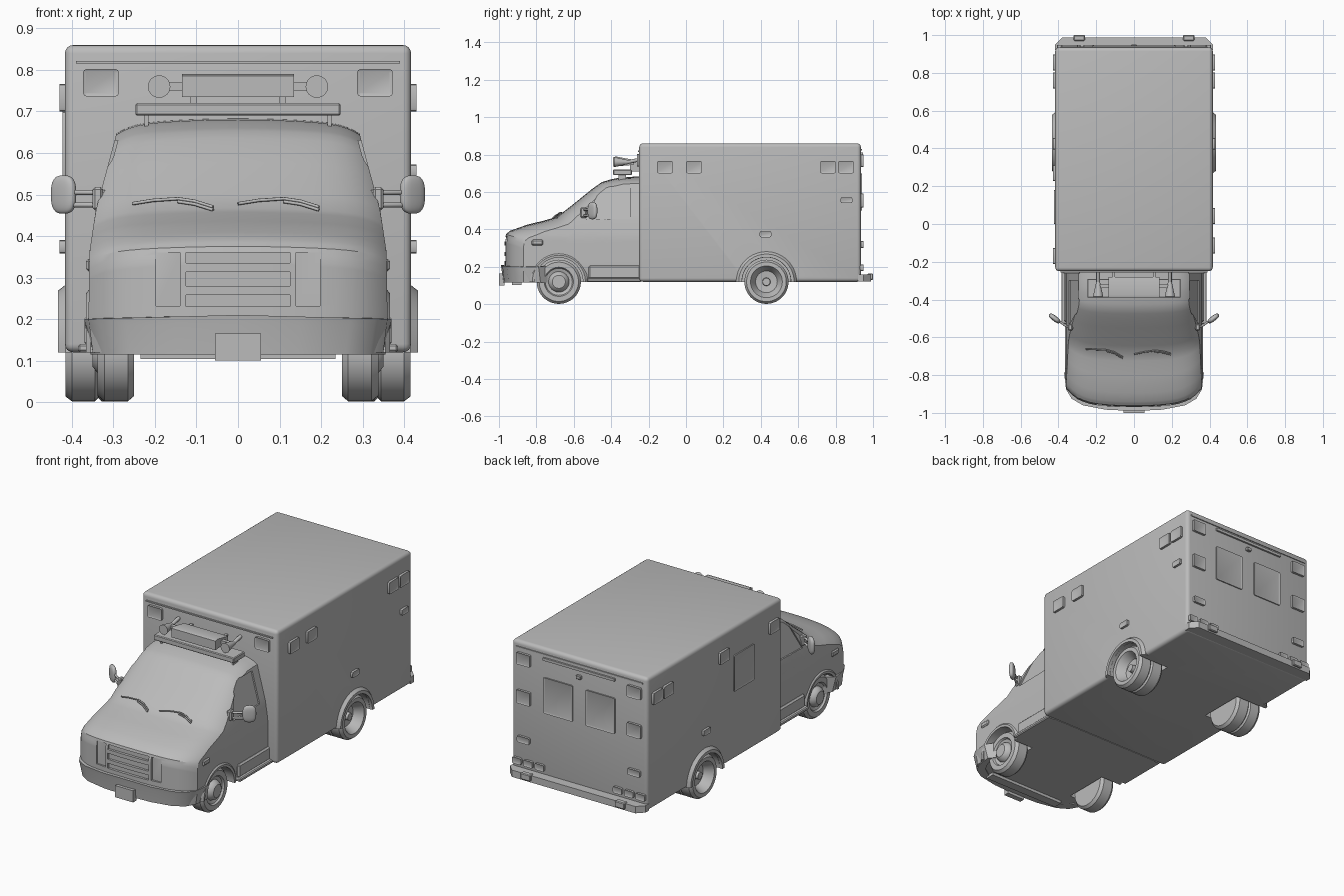
import bpy, bmesh, math
from mathutils import Vector, Matrix

if "Cube" in bpy.data.objects:
    bpy.data.objects.remove(bpy.data.objects["Cube"], do_unlink=True)

grey = bpy.data.materials.new("plain grey")
grey.use_nodes = True
grey.diffuse_color = (0.5, 0.5, 0.5, 1)
grey.node_tree.nodes["Principled BSDF"].inputs["Base Color"].default_value = (0.5, 0.5, 0.5, 1)
parts = []


def finish(name, bm):
    bmesh.ops.recalc_face_normals(bm, faces=bm.faces)
    mesh = bpy.data.meshes.new(name)
    bm.to_mesh(mesh)
    bm.free()
    mesh.materials.append(grey)
    ob = bpy.data.objects.new(name, mesh)
    bpy.context.collection.objects.link(ob)
    parts.append(ob)
    return ob


def box(name, x, y, z, bevel=0.0, segments=1):
    bm = bmesh.new()
    bmesh.ops.create_cube(bm, size=1)
    for v in bm.verts:
        v.co = [r[0] + (c + 0.5) * (r[1] - r[0]) for r, c in zip((x, y, z), v.co)]
    if bevel:
        bmesh.ops.bevel(bm, geom=bm.edges[:], offset=bevel, segments=segments,
                        profile=0.5, affect='EDGES')
    return finish(name, bm)


def lamp(name, centre, width, height, normal, depth=0.013, rim=0.007):
    """Framed panel standing on a wall that faces along normal."""
    n = Vector(normal)
    side = n.cross(Vector((0, 0, 1)))
    bm = bmesh.new()
    bmesh.ops.create_cube(bm, size=1)
    for v in bm.verts:
        a, b, c = v.co
        v.co = Vector(centre) + side * a * width + Vector((0, 0, b * height)) + n * c * 2 * depth
    bmesh.ops.recalc_face_normals(bm, faces=bm.faces)
    upright = [e for e in bm.edges if abs((e.verts[0].co - e.verts[1].co).normalized().dot(n)) > 0.9]
    bmesh.ops.bevel(bm, geom=upright, offset=0.008, segments=2, profile=0.5, affect='EDGES')
    front = max(bm.faces, key=lambda f: f.calc_center_median().dot(n))
    bmesh.ops.inset_region(bm, faces=[front], thickness=rim, depth=-0.003)
    return finish(name, bm)


def loft(name, rings, closed=False):
    """Skin a list of equal closed rings."""
    bm = bmesh.new()
    loops = [[bm.verts.new(p) for p in ring] for ring in rings]
    pairs = list(zip(loops, loops[1:])) + ([(loops[-1], loops[0])] if closed else [])
    for a, b in pairs:
        for i in range(len(a)):
            j = (i + 1) % len(a)
            bm.faces.new((a[i], a[j], b[j], b[i]))
    if not closed:
        bm.faces.new(loops[0])
        bm.faces.new(loops[-1])
    bmesh.ops.remove_doubles(bm, verts=bm.verts, dist=1e-5)
    return finish(name, bm)


def lathe(name, profile, y, s, sweep=math.tau, steps=48, z=0.12):
    """Turn (radius, x) points round the axle; s is the side."""
    full = sweep > 6
    rings = []
    for i in range(steps + (not full)):
        a = sweep * i / steps
        rings.append([(s * x, y + r * math.cos(a), z + r * math.sin(a)) for r, x in profile])
    return loft(name, rings, full)


def rod(name, points, radius):
    curve = bpy.data.curves.new(name, 'CURVE')
    curve.dimensions = '3D'
    curve.bevel_depth, curve.bevel_resolution, curve.use_fill_caps = radius, 2, True
    spline = curve.splines.new('POLY')
    spline.points.add(len(points) - 1)
    for p, co in zip(spline.points, points):
        p.co = (*co, 1)
    curve.materials.append(grey)
    ob = bpy.data.objects.new(name, curve)
    bpy.context.collection.objects.link(ob)


def cut(ob, cutter):
    mod = ob.modifiers.new("cut", 'BOOLEAN')
    mod.operation, mod.solver, mod.object = 'DIFFERENCE', 'EXACT', cutter
    bpy.context.view_layer.objects.active = ob
    bpy.ops.object.modifier_apply(modifier=mod.name)
    parts.remove(cutter)
    bpy.data.objects.remove(cutter, do_unlink=True)


def interp(table, t):
    for (a, p), (b, q) in zip(table, table[1:]):
        if t <= b:
            return p + (q - p) * max(0, (t - a) / (b - a))
    return table[-1][1]


# Cab: side profile, half width by height, and rounded nose
PROFILE = [(-.97, .34), (-.962, .375), (-.94, .393), (-.85, .425), (-.76, .447), (-.69, .467),
           (-.6, .537), (-.5, .618), (-.45, .653), (-.4, .668), (-.34, .68), (-.24, .683)]
WIDTH = [(.12, .35), (.2, .36), (.36, .358), (.46, .343), (.65, .292), (.7, .28)]


def bow(u, y):
    fade = min(1, max(0, (-.3 - y) / .6))
    return (.03 * u ** 2 + .07 * u ** 6) * fade


bm = bmesh.new()
bmesh.ops.create_cube(bm, size=1)
bmesh.ops.subdivide_edges(bm, edges=bm.edges[:], cuts=21, use_grid_fill=True)
for v in bm.verts:
    u = math.sin(math.pi * v.co.x)
    s = (v.co.y + .5) * (len(PROFILE) - 1)
    i = min(int(s + 1e-6), len(PROFILE) - 2)
    (y0, z0), (y1, z1) = PROFILE[i:i + 2]
    y, top = y0 + (y1 - y0) * (s - i), z0 + (z1 - z0) * (s - i)
    top -= .015 * u ** 2 + .022 * u ** 10
    z = .12 + (v.co.z + .5) * (top - .12)
    v.co = (u * interp(WIDTH, z), y + bow(u, y), z)
cab = finish("cab", bm)

# Patient compartment
body = box("rear_body", (-.417, .417), (-.25, .935), (.12, .86), .02, 4)

# Recessed grille slots and headlights
for z0, z1 in ((.23, .258), (.28, .313), (.335, .36)):
    cut(cab, box("slot_cutter", (-.125, .125), (-1.1, -.955), (z0, z1)))
for s in (1, -1):
    cut(cab, box("headlight_cutter", sorted((s * .14, s * .198)), (-1.1, -.953), (.232, .36)))

# Door windows and wheel wells
WINDOW = [(-.535, .452), (-.3, .457), (-.3, .63), (-.43, .63), (-.475, .58)]
for s in (1, -1):
    rings = [[(s * (interp(WIDTH, z) + d), y, z) for y, z in WINDOW] for d in (-.008, .05)]
    cut(cab, loft("window_cutter", rings))
    for ob, y in ((cab, -.68), (body, .43)):
        cut(ob, lathe("well_cutter", [(0, .24), (.13, .24), (.13, .5), (0, .5)], y, s))

# Wheels, arches, steps and mirrors on both sides
FRONT_WHEEL = [(0, .35), (.035, .35), (.048, .34), (.055, .322), (.072, .328), (.078, .338),
               (.105, .338), (.118, .322), (.118, .265), (.105, .25), (0, .25)]
REAR_WHEEL = [(0, .388), (.02, .388), (.022, .362), (.058, .366), (.075, .4), (.085, .416),
              (.106, .416), (.118, .4), (.118, .345), (.11, .337), (.118, .329), (.118, .27),
              (.105, .255), (0, .255)]
for s, side in ((1, "left"), (-1, "right")):
    lathe("front_wheel_" + side, FRONT_WHEEL, -.68, s)
    lathe("rear_wheel_" + side, REAR_WHEEL, .43, s)
    lathe("rear_arch_" + side, [(.131, .4), (.131, .434), (.148, .434), (.162, .416), (.162, .4)],
          .43, s, math.pi, 28)
    lathe("front_arch_" + side, [(.129, .33), (.129, .364), (.142, .366), (.155, .355), (.155, .33)],
          -.68, s, math.pi, 28)
    box("step_" + side, sorted((s * .3, s * .385)), (-.53, -.24), (.12, .14), .005)
    box("sill_" + side, sorted((s * .3, s * .37)), (-.52, -.24), (.135, .208), .008)
    box("side_marker_" + side, sorted((s * .33, s * .366)), (-.825, -.765), (.315, .345), .006)
    bm = bmesh.new()
    bmesh.ops.create_uvsphere(bm, u_segments=24, v_segments=16, radius=1)
    for v in bm.verts:
        v.co = [math.copysign(abs(c) ** .7, c) * k for c, k in zip(v.co, (.035, .014, .046))]
    bmesh.ops.transform(bm, verts=bm.verts, matrix=Matrix.Translation((s * .42, -.5, .5))
                        @ Matrix.Rotation(s * .65, 4, 'Z'))
    finish("mirror_" + side, bm)
    for z in (.475, .505):
        rod("mirror_arm_" + side, [(s * .32, -.55, z), (s * .36, -.54, z), (s * .41, -.505, z)], .006)
    box("mirror_mount_" + side, sorted((s * .325, s * .35)), (-.565, -.53), (.462, .518), .006)

# Front bumper, plate and lower bar
half = [(0, -.99), (.15, -.983), (.27, -.96), (.33, -.925), (.36, -.875), (.37, -.79)]
path = [(-x, y) for x, y in half[:0:-1]] + half
rings = [[(x, y, .2 + .01 * (1 - abs(x) / .37)), (x * .995, y + .004, .185), (x * .96, y + .012, .115),
          (x * .88, y + .05, .115), (x * .88, y + .05, .205)] for x, y in path]
loft("front_bumper", rings)
box("front_plate", (-.055, .055), (-1, -.97), (.1, .165))
box("lower_bar", (-.235, .235), (-.93, -.88), (.104, .125))

# Wipers resting on the windscreen
for x0 in (-.255, 0):
    pts = []
    for dx, z in ((0, .472), (.05, .48), (.11, .484), (.15, .478), (.195, .464)):
        u = (x0 + dx) / .345
        y = interp([(h, d) for d, h in PROFILE], z + .015 * u * u)
        pts.append((x0 + dx, y + bow(u, y) - .006, z + .006))
    rod("wiper", pts, .004)
    rod("wiper_arm", [(p[0], p[1] - .006, p[2] - .007) for p in pts[2:]], .004)

# Roof light bar, siren box and horns
box("light_bar", (-.247, .247), (-.39, -.29), (.69, .72), .004)
loft("siren_box", [[(x, -.39, .735), (x, -.28, .745), (x, -.28, .772), (x, -.375, .79), (x, -.39, .785)]
                   for x in (-.135, .135)])
for s in (1, -1):
    box("bar_leg", sorted((s * .215, s * .225)), (-.36, -.32), (.65, .7))
    bm = bmesh.new()
    bmesh.ops.create_cone(bm, cap_ends=True, segments=32, radius1=.027, radius2=.01, depth=.08,
                          matrix=Matrix.Translation((s * .19, -.345, .76)) @ Matrix.Rotation(-math.pi / 2, 4, 'X'))
    finish("horn", bm)
    rod("horn_stem", [(s * .19, -.31, .76), (s * .19, -.24, .775)], .01)
    box("horn_bracket", sorted((s * .13, s * .19)), (-.34, -.32), (.75, .77))
    box("bar_bracket", sorted((s * .1, s * .115)), (-.3, -.24), (.71, .765))

# Front wall lamps and trim
for s in (1, -1):
    lamp("front_lamp", (s * .33, -.25, .769), .086, .066, (0, -1, 0))
box("front_trim", (-.39, .39), (-.256, -.24), (.815, .822))

# Side lamps and the one side window
for s, spots in ((1, (-.113, .042, .76, .855)), (-1, (-.17, .27, .76, .855))):
    for y in spots:
        lamp("side_lamp", (s * .417, y, .733), .084, .066, (s, 0, 0))
    lamp("side_marker", (s * .417, .425, .374), .062, .032, (s, 0, 0))
lamp("rear_side_marker", (.417, .858, .556), .062, .032, (1, 0, 0))
lamp("side_window", (-.417, .09, .6), .18, .2, (-1, 0, 0), .006, .009)

# Back wall
for s in (1, -1):
    lamp("rear_window", (s * .13, .935, .6), .18, .2, (0, 1, 0), .006, .009)
    for z, w, h in ((.767, .085, .066), (.555, .085, .075), (.32, .075, .036)):
        lamp("rear_lamp", (s * .34, .935, z), w, h, (0, 1, 0))
    for x in (.24, .31, .38):
        lamp("tail_lamp", (s * x, .935, .195), .055, .036, (0, 1, 0))
    box("bumper_pad", sorted((s * .26, s * .32)), (.97, 1), (.13, .165), .004)
box("rear_light_strip", (-.22, .22), (.92, .945), (.795, .81))
box("rear_trim", (-.39, .39), (.92, .94), (.822, .83))
box("rear_camera", (-.015, .015), (.92, .95), (.75, .77), .003)
plan = [(-.417, .92), (.417, .92), (.417, .95), (.38, .988), (-.38, .988), (-.417, .95)]
loft("rear_bumper", [[(x, y, z) for x, y in plan] for z in (.122, .16)])

# Smooth shading with sharp edges kept
bpy.ops.object.select_all(action='DESELECT')
for ob in parts:
    ob.select_set(True)
bpy.context.view_layer.objects.active = cab
bpy.ops.object.shade_smooth_by_angle(angle=math.radians(32))
